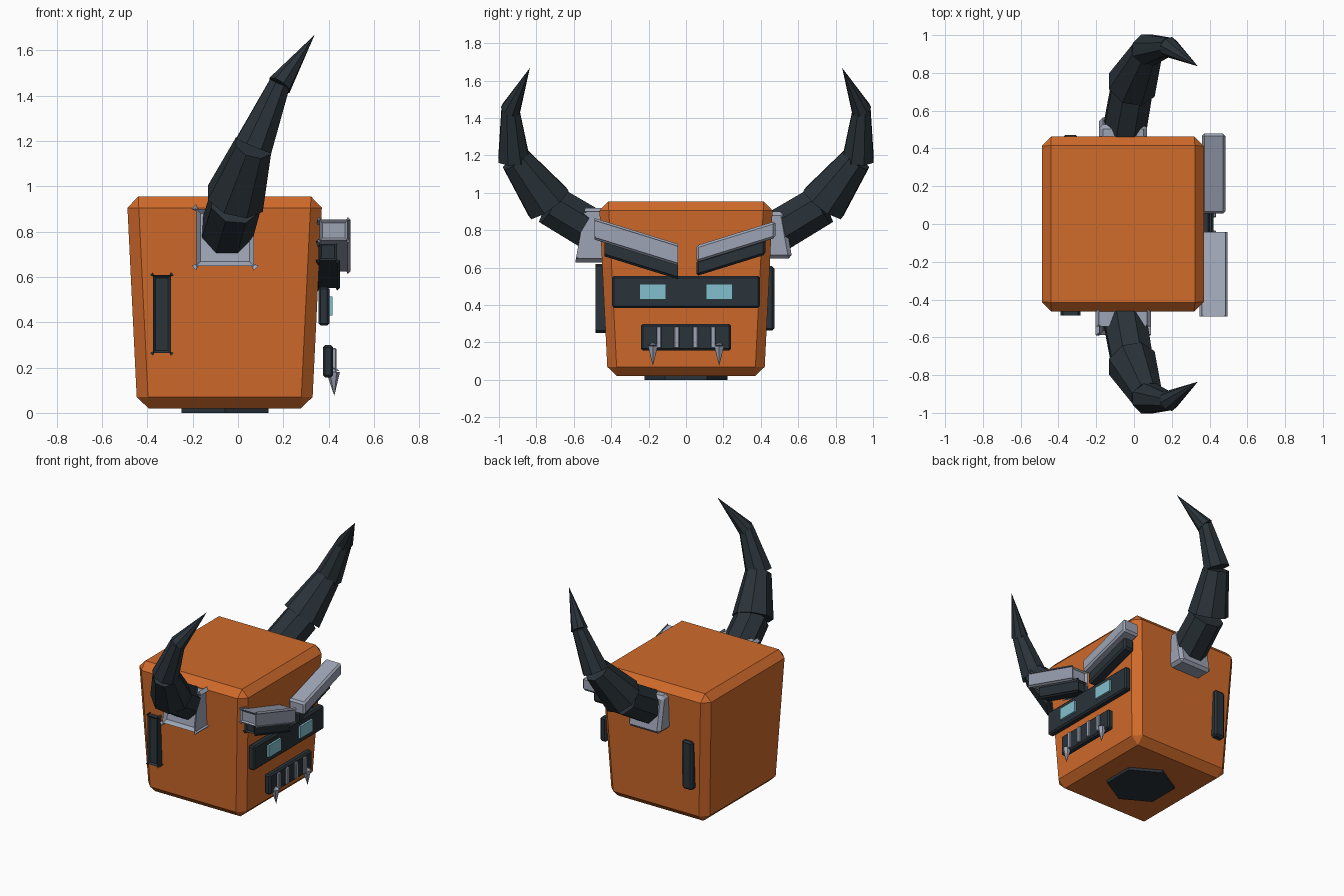
import bpy, bmesh, math
from mathutils import Vector

if "Cube" in bpy.data.objects:
    bpy.data.objects.remove(bpy.data.objects["Cube"])


def material(name, rgb):
    m = bpy.data.materials.new(name)
    m.diffuse_color = (*rgb, 1.0)
    m.use_nodes = True
    m.node_tree.nodes["Principled BSDF"].inputs["Base Color"].default_value = m.diffuse_color
    return m


ORANGE = material("orange shell", (0.63, 0.145, 0.024))
DARK = material("dark slate", (0.023, 0.033, 0.041))
GREY = material("pale grey", (0.34, 0.37, 0.46))
CYAN = material("cyan glow", (0.22, 0.53, 0.61))


def finish(bm, name, mat):
    bmesh.ops.recalc_face_normals(bm, faces=bm.faces)
    me = bpy.data.meshes.new(name)
    bm.to_mesh(me)
    bm.free()
    me.materials.append(mat)
    ob = bpy.data.objects.new(name, me)
    bpy.context.collection.objects.link(ob)
    return ob


def block(name, mat, lo, hi, bevel=0.0, warp=None):
    """Box from corner lo to corner hi, optionally reshaped by warp(co), then chamfered."""
    bm = bmesh.new()
    bmesh.ops.create_cube(bm, size=1)
    lo, hi = Vector(lo), Vector(hi)
    for v in bm.verts:
        p = Vector([lo[i] + (hi[i] - lo[i]) * (v.co[i] + 0.5) for i in range(3)])
        v.co = warp(p) if warp else p
    if bevel:
        bmesh.ops.bevel(bm, geom=bm.edges[:], offset=bevel, segments=1,
                        affect='EDGES', profile=0.5)
    return finish(bm, name, mat)


def frustum(bm, a, b, ra, rb, sides, turn=0.5):
    """Tapered prism between points a and b; rb = 0 gives a point."""
    a, b = Vector(a), Vector(b)
    d = (b - a).normalized()
    u = Vector((1, 0, 0))
    u = (u - d * u.dot(d)).normalized()
    w = d.cross(u)

    def ring(c, r):
        return [bm.verts.new(c + r * (u * math.cos(t) + w * math.sin(t)))
                for t in [2 * math.pi * (k + turn) / sides for k in range(sides)]]
    base = ring(a, ra)
    bm.faces.new(base)
    if rb:
        end = ring(b, rb)
        bm.faces.new(end)
        for k in range(sides):
            j = (k + 1) % sides
            bm.faces.new((base[k], base[j], end[j], end[k]))
    else:
        tip = bm.verts.new(b)
        for k in range(sides):
            bm.faces.new((base[k], base[(k + 1) % sides], tip))


# Head: chamfered box narrowing toward the bottom
def taper(p):
    t = (p.z - 0.02) / 0.93
    return Vector((-0.058 + (p.x + 0.058) * (0.895 + 0.105 * t),
                   p.y * (0.9 + 0.1 * t), p.z))


block("head", ORANGE, (-0.49, -0.465, 0.02), (0.372, 0.465, 0.955), 0.05, taper)

# Neck plug: hexagonal disc under the head
bm = bmesh.new()
frustum(bm, (-0.057, 0, 0), (-0.057, 0, 0.04), 0.222, 0.222, 6, 0.5)
finish(bm, "neck_plug", DARK)

# Visor and mouth plate
block("visor", DARK, (0.355, -0.395, 0.385), (0.403, 0.395, 0.556), 0.01)
block("mouth", DARK, (0.374, -0.24, 0.157), (0.42, 0.24, 0.299), 0.01)

# Horn segments: start, end, start radius, end radius
HORN = [((-0.06, 0.44, 0.765), (-0.01, 0.725, 0.935), 0.122, 0.118),
        ((-0.012, 0.735, 0.945), (0.068, 0.91, 1.178), 0.136, 0.087),
        ((0.07, 0.92, 1.18), (0.185, 0.94, 1.455), 0.09, 0.05),
        ((0.183, 0.938, 1.445), (0.338, 0.835, 1.668), 0.056, 0.0)]

for s, side in ((-1, "right"), (1, "left")):
    # Horn
    bm = bmesh.new()
    for a, b, ra, rb in HORN:
        frustum(bm, (a[0], s * a[1], a[2]), (b[0], s * b[1], b[2]), ra, rb, 8)
    finish(bm, side + "_horn", DARK)

    # Horn socket with an outer face leaning in at the top
    def lean(p):
        if abs(p.y) > 0.5:
            p.y -= s * 0.045 * (p.z - 0.65) / 0.25
        return p
    block(side + "_horn_socket", GREY, (-0.185, s * 0.42, 0.648),
          (0.07, s * 0.568, 0.9), 0.02, lean)

    # Cheek panel
    block(side + "_cheek_panel", DARK, (-0.376, s * 0.41, 0.264),
          (-0.296, s * 0.472, 0.608), 0.012)

    # Eye
    block(side + "_eye", CYAN, (0.39, s * 0.106, 0.43), (0.418, s * 0.248, 0.514))

    # Brow and the dark bar beneath it, both rising outward
    def rise(p):
        p.z += 0.31 * (abs(p.y) - 0.055)
        return p
    block(side + "_brow", GREY, (0.36, s * 0.055, 0.628),
          (0.484, s * 0.478, 0.718), 0.012, rise)
    block(side + "_under_brow", DARK, (0.356, s * 0.055, 0.555),
          (0.437, s * 0.425, 0.638), 0.012, rise)

    # Teeth
    for i, y in enumerate((0.049, 0.145)):
        block(f"{side}_tooth_{i + 1}", GREY, (0.40, s * y - 0.014, 0.17),
              (0.434, s * y + 0.014, 0.286), 0.004)

    # Fang: short collar tapering up, long point down
    bm = bmesh.new()
    frustum(bm, (0.42, s * 0.177, 0.18), (0.425, s * 0.177, 0.075), 0.03, 0, 6, 0)
    frustum(bm, (0.42, s * 0.177, 0.18), (0.415, s * 0.177, 0.20), 0.03, 0, 6, 0)
    finish(bm, side + "_fang", GREY)
